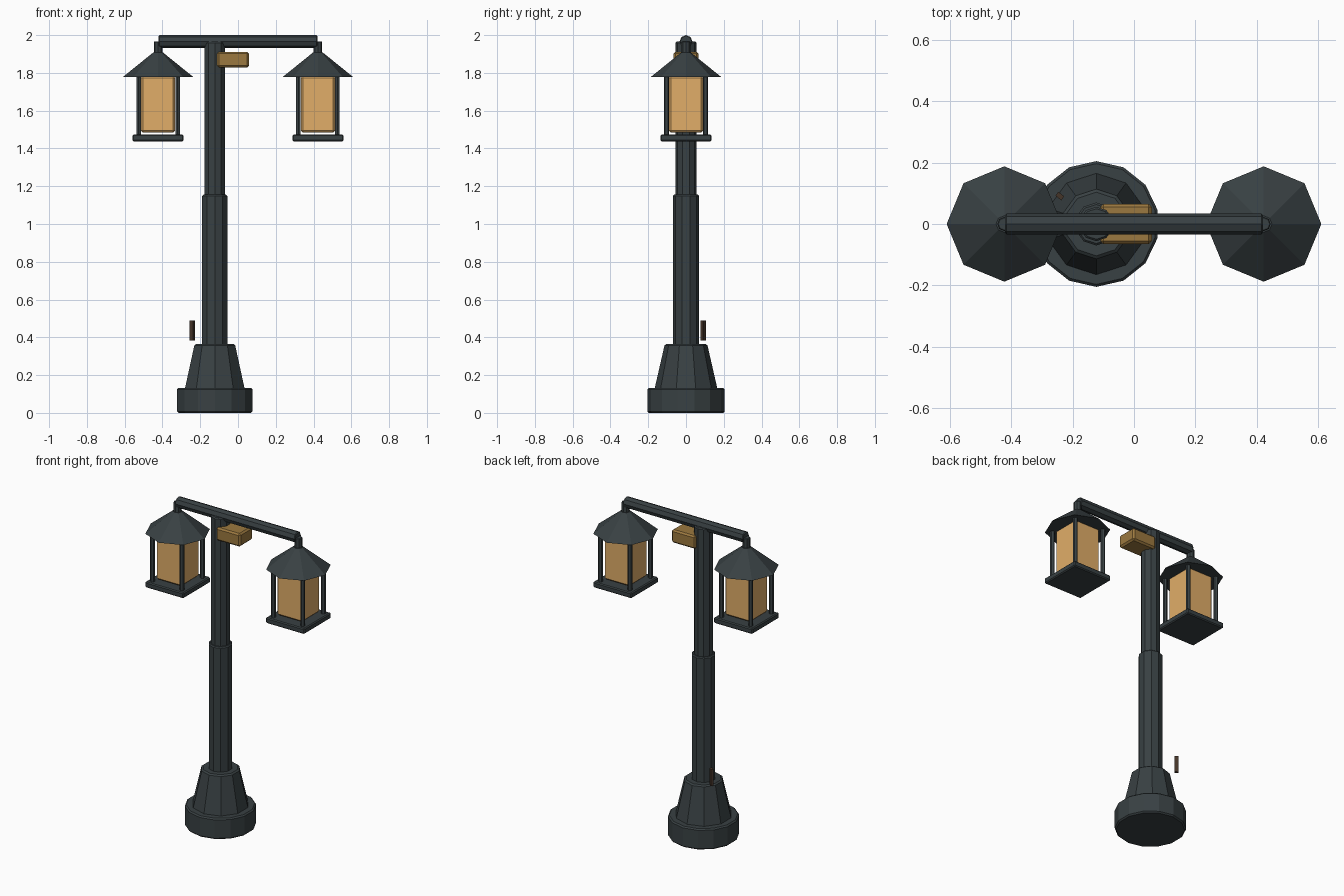
import bpy, math

if "Cube" in bpy.data.objects:
    bpy.data.objects.remove(bpy.data.objects["Cube"])

POST_X = -0.123
LAMP_X = 0.423


def material(name, rgb, alpha=1.0):
    m = bpy.data.materials.new(name)
    m.diffuse_color = (*rgb, alpha)
    m.use_nodes = True
    m.node_tree.nodes["Principled BSDF"].inputs["Base Color"].default_value = m.diffuse_color
    return m


IRON = material("dark_iron", (0.04, 0.052, 0.056))
GLASS = material("amber_glass", (0.75, 0.42, 0.14), 0.9)
WOOD = material("wood", (0.33, 0.19, 0.05))
BROWN = material("brown", (0.06, 0.035, 0.022))


def finish(name, mat, bevel):
    ob = bpy.context.object
    ob.name = name
    ob.data.materials.append(mat)
    if bevel:
        mod = ob.modifiers.new("bevel", 'BEVEL')
        mod.width = bevel
        mod.segments = 1
        mod.limit_method = 'ANGLE'
        mod.angle_limit = math.radians(50)
    return ob


def tube(name, x, y, z0, z1, r0, r1, sides, bevel=0.006, mat=IRON):
    bpy.ops.mesh.primitive_cone_add(vertices=sides, radius1=r0, radius2=r1, depth=z1 - z0,
                                    location=(x, y, (z0 + z1) / 2))
    return finish(name, mat, bevel)


def box(name, center, size, mat, bevel=0.006, turn=0.0):
    bpy.ops.mesh.primitive_cube_add(size=1, location=center, rotation=(0, 0, turn))
    ob = bpy.context.object
    ob.scale = size
    bpy.ops.object.transform_apply(location=False, rotation=False, scale=True)
    return finish(name, mat, bevel)


# post: round foot, tapered plinth, two-stage pole
tube("foot", POST_X, 0, 0, 0.132, 0.205, 0.205, 14, 0.008)
tube("plinth", POST_X, 0, 0.12, 0.365, 0.168, 0.112, 10, 0.008)
tube("lower_pole", POST_X, 0, 0.35, 1.155, 0.07, 0.07, 10)
tube("upper_pole", POST_X, 0, 1.14, 1.965, 0.056, 0.056, 10)

# horizontal arm
arm = tube("cross_arm", 0, 0, -0.42, 0.42, 0.034, 0.034, 8, 0.004)
arm.rotation_euler = (0, math.pi / 2, 0)
arm.location = (0, 0, 1.966)

# wooden block under the arm
box("wood_block", (-0.026, 0, 1.87), (0.168, 0.13, 0.083), WOOD, 0.01)

# small peg beside the pole
box("peg", (-0.242, 0.091, 0.436), (0.024, 0.016, 0.104), BROWN, 0, math.radians(143))

# two hanging lanterns
for side, s in (("left", -1), ("right", 1)):
    x = s * LAMP_X
    tube(side + "_hanger", x, 0, 1.89, 1.967, 0.023, 0.023, 8, 0.003)
    tube(side + "_roof", x, 0, 1.777, 1.907, 0.188, 0.027, 8, 0)
    box(side + "_glass", (x, 0, 1.634), (0.18, 0.18, 0.3), GLASS, 0.01)
    box(side + "_tray", (x, 0, 1.456), (0.27, 0.27, 0.036), IRON)
    for i in (-1, 1):
        for j in (-1, 1):
            tube(side + "_lantern_bar", x + i * 0.103, j * 0.103, 1.465, 1.79,
                 0.014, 0.014, 6, 0)
